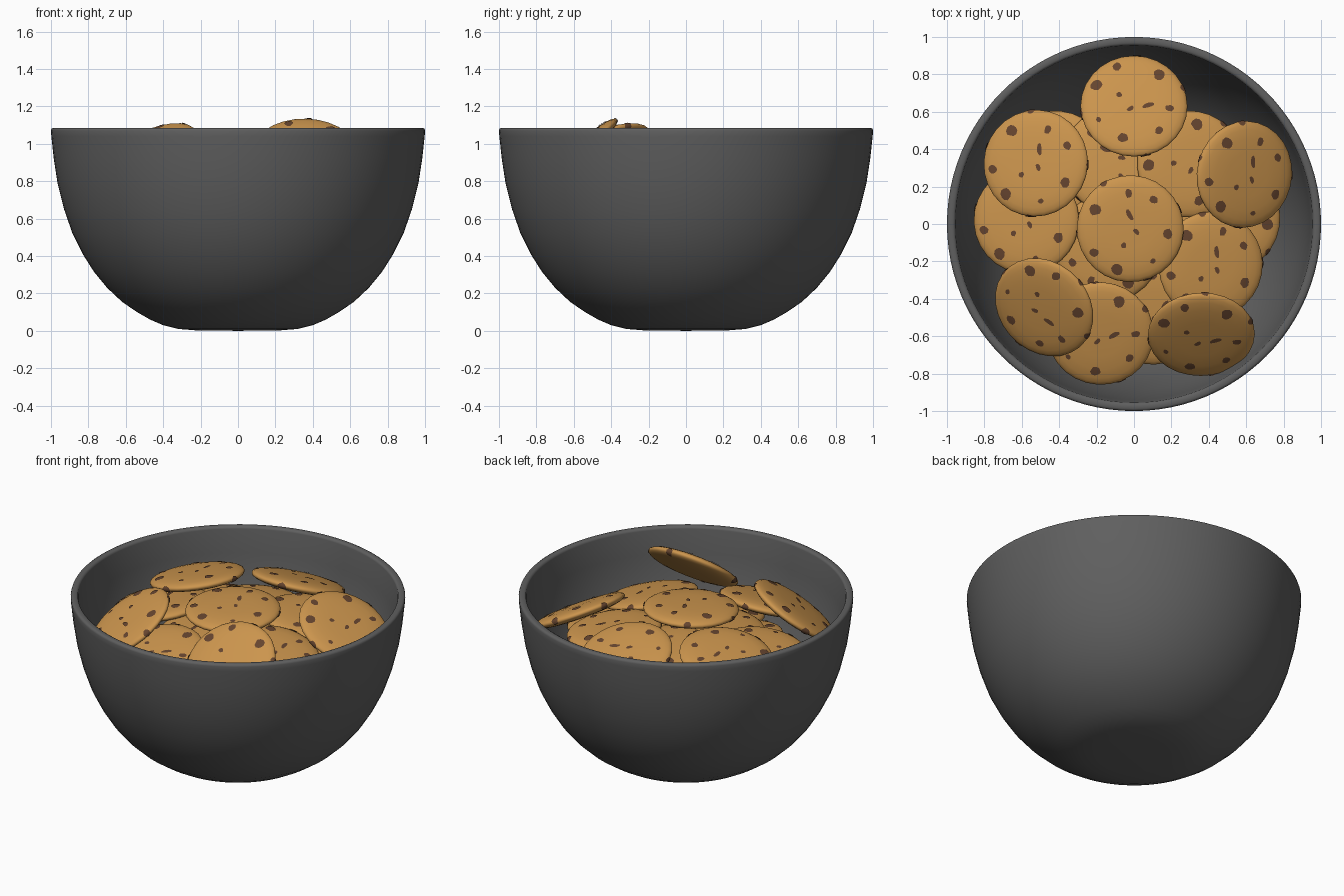
import bpy, bmesh, math, random
from mathutils import Vector, Matrix

if "Cube" in bpy.data.objects:
    bpy.data.objects.remove(bpy.data.objects["Cube"])

random.seed(4)


def material(name, col):
    m = bpy.data.materials.new(name)
    m.diffuse_color = (*col, 1)
    m.use_nodes = True
    m.node_tree.nodes["Principled BSDF"].inputs["Base Color"].default_value = m.diffuse_color
    return m


GREY = material("dark_grey", (0.115, 0.115, 0.115))
DOUGH = material("golden_dough", (0.60, 0.30, 0.075))
CHIP = material("chocolate", (0.13, 0.058, 0.028))


def lathe(bm, profile, n):
    """Revolve (r, z) points; a radius of 0 closes with a fan."""
    rings = []
    for r, z in profile:
        if r == 0:
            rings.append([bm.verts.new((0, 0, z))] * n)
        else:
            rings.append([bm.verts.new((r * math.cos(2 * math.pi * i / n),
                                        r * math.sin(2 * math.pi * i / n), z)) for i in range(n)])
    for a, b in zip(rings, rings[1:]):
        for i in range(n):
            j = (i + 1) % n
            quad = list(dict.fromkeys((a[i], a[j], b[j], b[i])))
            bm.faces.new(quad)


def to_mesh(bm, name, mats):
    me = bpy.data.meshes.new(name)
    for f in bm.faces:
        f.smooth = True
    bm.to_mesh(me)
    bm.free()
    for m in mats:
        me.materials.append(m)
    return me


def add(name, me):
    ob = bpy.data.objects.new(name, me)
    bpy.context.collection.objects.link(ob)
    return ob


# Bowl: outer wall, rounded rim, inner wall
outer = [(0, 0), (0.22, 0.002), (0.32, 0.010), (0.40, 0.03), (0.47, 0.06), (0.54, 0.10),
         (0.62, 0.155), (0.70, 0.23), (0.77, 0.315), (0.83, 0.41), (0.885, 0.52),
         (0.93, 0.65), (0.965, 0.79), (0.985, 0.92), (0.998, 1.04), (1.0, 1.07)]
rim = [(0.997, 1.08), (0.988, 1.085), (0.968, 1.085), (0.958, 1.08), (0.955, 1.07)]
inner = [(0.94, 0.92), (0.92, 0.79), (0.885, 0.66), (0.84, 0.54), (0.79, 0.435),
         (0.73, 0.345), (0.66, 0.26), (0.58, 0.185), (0.50, 0.13), (0.42, 0.085),
         (0.33, 0.058), (0.22, 0.05), (0, 0.05)]
bm = bmesh.new()
lathe(bm, outer + rim + inner, 96)
bmesh.ops.recalc_face_normals(bm, faces=bm.faces)
add("bowl", to_mesh(bm, "bowl", [GREY]))

# Cookie: domed disc with a rounded edge, plus thin chips that follow its surface
R, T = 0.286, 0.04


def section(t):
    """Half cross-section: t=0 top centre, t=1 edge, t=2 bottom centre."""
    a = t * math.pi / 2
    r = R * abs(math.sin(a)) ** 0.6
    z = T * math.copysign(abs(math.cos(a)) ** 0.9, math.cos(a))
    return r, z


bm = bmesh.new()
ts = [0, 0.15, 0.35, 0.55, 0.7, 0.83, 0.92, 1]
prof = [section(t) for t in ts]
prof += [(r, -z) for r, z in reversed(prof[:-1])]
prof[0], prof[-1] = (0, T), (0, -T)
lathe(bm, prof, 28)

# Arc length walk along the section, used to lay the chips on the surface
walk = [(0, *prof[0])]
for (r0, z0), (r1, z1) in zip(prof, prof[1:]):
    walk.append((walk[-1][0] + math.hypot(r1 - r0, z1 - z0), r1, z1))


def on_surface(x, y, lift=0.004):
    s, ang = math.hypot(x, y), math.atan2(y, x)
    for (s0, r0, z0), (s1, r1, z1) in zip(walk, walk[1:]):
        if s <= s1:
            k = (s - s0) / (s1 - s0)
            dr, dz = (r1 - r0) / (s1 - s0), (z1 - z0) / (s1 - s0)
            r, z = r0 + (r1 - r0) * k - dz * lift, z0 + (z1 - z0) * k + dr * lift
            return (r * math.cos(ang), r * math.sin(ang), z)
    return (0, 0, -T - lift)


def chip(cx, cy, a, b, turn):
    n = 10
    wob = [random.uniform(0.85, 1.15) for _ in range(n)]
    rings = []
    for k in (0.5, 1.0):
        ring = []
        for i in range(n):
            p = 2 * math.pi * i / n
            u, v = k * a * wob[i] * math.cos(p), k * b * wob[i] * math.sin(p)
            ring.append(bm.verts.new(on_surface(cx + u * math.cos(turn) - v * math.sin(turn),
                                                cy + u * math.sin(turn) + v * math.cos(turn))))
        rings.append(ring)
    mid = bm.verts.new(on_surface(cx, cy))
    for i in range(n):
        j = (i + 1) % n
        bm.faces.new((mid, rings[0][i], rings[0][j])).material_index = 1
        bm.faces.new((rings[0][i], rings[1][i], rings[1][j], rings[0][j])).material_index = 1


for c in [(-0.20, 0.11, 0.034, 0.030, 0), (-0.09, 0.215, 0.022, 0.026, 0), (0.135, 0.165, 0.031, 0.030, 0),
          (-0.08, 0.05, 0.016, 0.013, 0), (0.075, -0.01, 0.034, 0.014, 0.3), (0.19, -0.025, 0.025, 0.018, 0),
          (-0.02, -0.03, 0.021, 0.012, 0.7), (-0.06, -0.19, 0.028, 0.024, 0), (0.135, -0.15, 0.024, 0.019, 0.6),
          (-0.19, -0.09, 0.015, 0.015, 0), (0.27, 0.10, 0.026, 0.022, 0), (-0.30, -0.05, 0.026, 0.03, 0),
          (0.07, -0.30, 0.03, 0.026, 0), (0.02, 0.31, 0.026, 0.026, 0)]:
    chip(*c)
    
cookie = to_mesh(bm, "cookie", [DOUGH, CHIP])

# Pile: x, y, z, lean angle, direction the face leans toward, turn (degrees)
pile = [
    (0.00, 0.63, 0.925, 20, 88, 0), (-0.525, 0.325, 0.935, 14, 160, 75),
    (-0.02, -0.025, 0.985, 3, 270, 100), (0.59, 0.265, 0.92, 28, -10, 75),
    (-0.48, -0.445, 0.94, 35, 225, -50), (0.36, -0.59, 0.945, 40, 272, 0),
    (-0.18, -0.585, 0.86, 17, 260, 10), (0.41, -0.22, 0.88, 14, -15, 80),
    (-0.575, 0.02, 0.86, 10, 180, 80), (0.30, 0.32, 0.89, 8, 20, 30),
    (-0.10, 0.34, 0.87, 6, 90, 140), (-0.42, 0.32, 0.81, 8, 150, 200),
    (-0.14, -0.13, 0.86, 6, 230, 250), (0.10, -0.47, 0.77, 10, 270, 40),
    (0.50, 0.03, 0.79, 10, 0, 300),
]
# Hidden lower layers that carry the visible ones
for count, ring, z, off in ((6, 0.42, 0.66, 20), (5, 0.36, 0.52, 50), (4, 0.30, 0.38, 10), (3, 0.22, 0.24, 70)):
    for i in range(count):
        d = off + 360 * i / count
        pile.append((ring * math.cos(math.radians(d)), ring * math.sin(math.radians(d)),
                     z, 9, d + 90, random.uniform(0, 360)))

up = Vector((0, 0, 1))
for i, (x, y, z, lean, toward, turn) in enumerate(pile):
    t, p = math.radians(lean), math.radians(toward)
    n = Vector((math.sin(t) * math.cos(p), math.sin(t) * math.sin(p), math.cos(t)))
    ob = add(f"cookie_{i + 1:02d}", cookie)
    ob.matrix_world = (Matrix.Translation((x, y, z)) @ up.rotation_difference(n).to_matrix().to_4x4()
                       @ Matrix.Rotation(math.radians(turn), 4, 'Z'))
